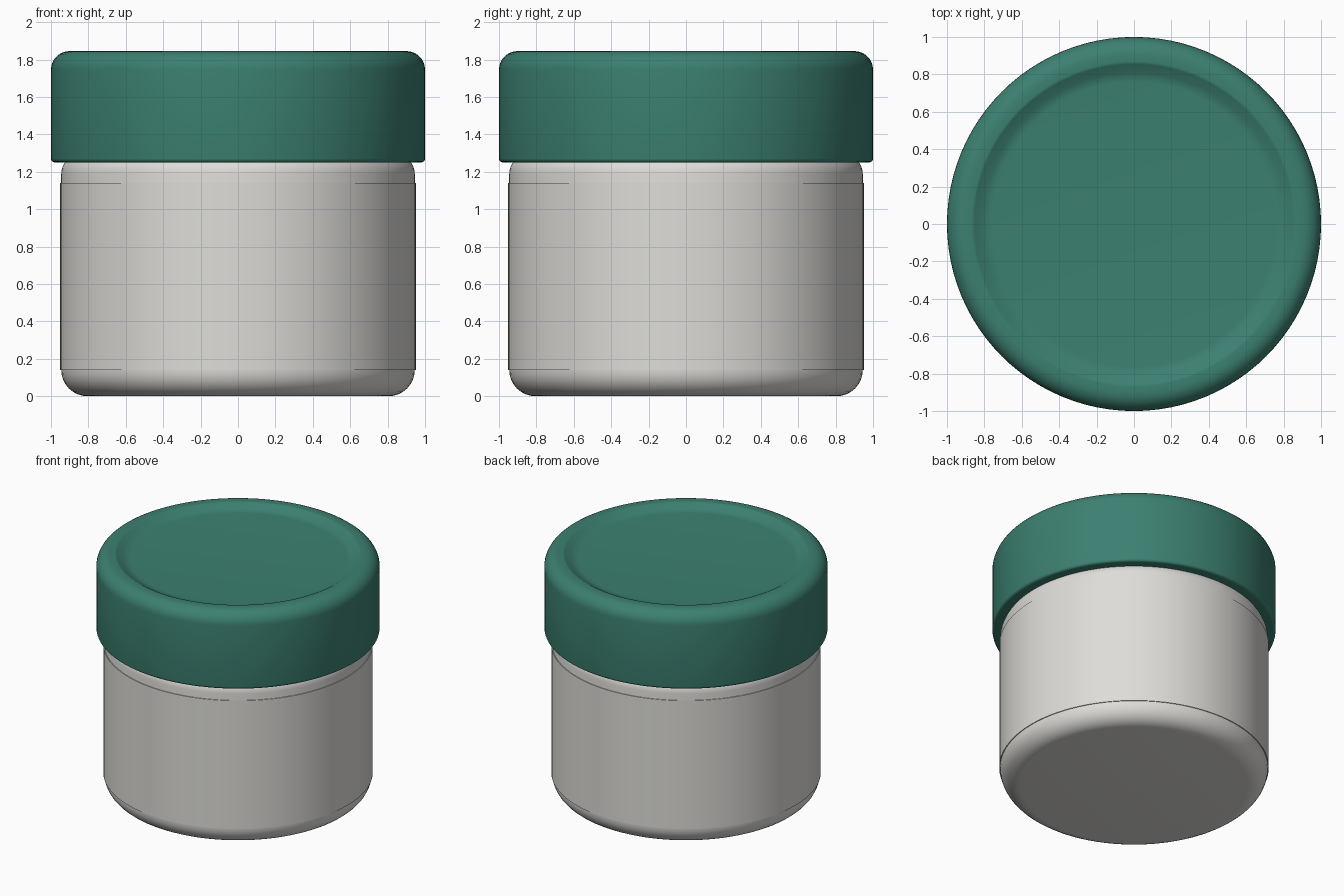
import bpy, bmesh, math

cube = bpy.data.objects.get("Cube")
if cube:
    bpy.data.objects.remove(cube, do_unlink=True)


def material(name, rgb):
    mat = bpy.data.materials.new(name)
    mat.use_nodes = True
    mat.diffuse_color = (*rgb, 1)
    mat.node_tree.nodes["Principled BSDF"].inputs["Base Color"].default_value = (*rgb, 1)
    return mat


def arc(r, z, radius, start, end, steps=8):
    """Points of a rounded corner centred on (r, z), angles in degrees."""
    angles = [math.radians(start + (end - start) * i / steps) for i in range(steps + 1)]
    return [(r + radius * math.cos(a), z + radius * math.sin(a)) for a in angles]


def lathe(name, profile, mat, sides=96):
    """Spin a (radius, height) profile, listed bottom to top, around z."""
    bm = bmesh.new()
    verts = [bm.verts.new((r, 0, z)) for r, z in profile]
    edges = [bm.edges.new(pair) for pair in zip(verts, verts[1:])]
    bmesh.ops.spin(bm, geom=verts + edges, cent=(0, 0, 0), axis=(0, 0, 1),
                   angle=math.tau, steps=sides, use_duplicate=False)
    bmesh.ops.remove_doubles(bm, verts=bm.verts, dist=0.0005)
    bmesh.ops.recalc_face_normals(bm, faces=bm.faces)
    mesh = bpy.data.meshes.new(name)
    bm.to_mesh(mesh)
    bm.free()
    mesh.materials.append(mat)
    obj = bpy.data.objects.new(name, mesh)
    bpy.context.collection.objects.link(obj)
    bpy.ops.object.select_all(action="DESELECT")
    obj.select_set(True)
    bpy.context.view_layer.objects.active = obj
    bpy.ops.object.shade_smooth_by_angle(angle=math.radians(40))
    return obj


white = material("warm white", (0.73, 0.72, 0.69))
green = material("deep green", (0.045, 0.216, 0.165))

# Jar with a rounded base, shoulder and a neck hidden by the lid
lathe("jar_body",
      [(0, 0)] + arc(0.805, 0.14, 0.14, -90, 0) + arc(0.845, 1.19, 0.1, 0, 90)
      + [(0.8, 1.29), (0.8, 1.6), (0, 1.6)], white)

# Thin wrap around the straight wall
lathe("label_wrap", [(0.944, 0.14), (0.951, 0.14), (0.951, 1.14), (0.944, 1.14)], white)

# Screw lid with a rounded rim and a shallow sunken top, hollow beneath
lathe("lid",
      [(0, 1.66), (0.9, 1.66), (0.9, 1.25)]
      + arc(0.98, 1.27, 0.02, -90, 0, 4)
      + arc(0.9, 1.745, 0.1, 0, 90)
      + arc(0.87, 1.815, 0.03, 90, 125, 4)
      + [(0.81, 1.817), (0.785, 1.807), (0.76, 1.805), (0, 1.805)], green)
